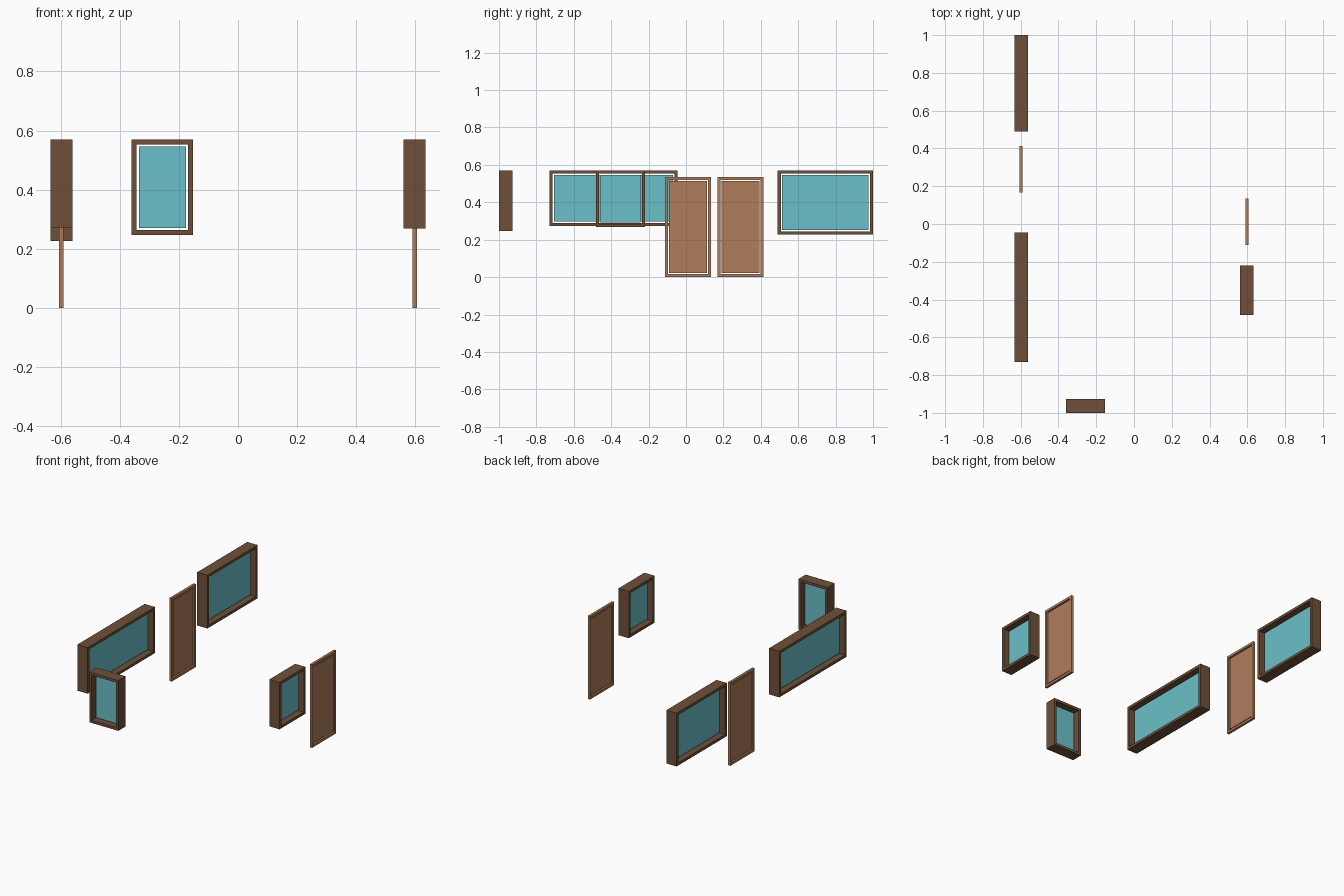
import bpy
import bmesh
from math import pi
from mathutils import Matrix

default_cube = bpy.data.objects.get("Cube")
if default_cube:
    bpy.data.objects.remove(default_cube, do_unlink=True)


def make_material(name, color):
    mat = bpy.data.materials.new(name)
    mat.use_nodes = True
    mat.diffuse_color = color
    mat.node_tree.nodes["Principled BSDF"].inputs["Base Color"].default_value = color
    return mat


dark_wood = make_material("dark wood", (0.159, 0.081, 0.042, 1))
light_wood = make_material("light wood", (0.434, 0.207, 0.105, 1))
glass = make_material("blue glass", (0.147, 0.523, 0.586, 1))


def add_panel(name, size, place, mat, border=0):
    """Upright slab of (width, depth, height); a border cuts it to an open frame."""
    bm = bmesh.new()
    bmesh.ops.create_cube(bm, size=1)
    bmesh.ops.scale(bm, vec=size, verts=bm.verts)
    if border:
        sides = [f for f in bm.faces if abs(f.normal.y) > 0.9]
        bmesh.ops.inset_individual(bm, faces=sides, thickness=border)
        rims = [e for f in sides for e in f.edges]
        bmesh.ops.delete(bm, geom=sides, context='FACES_ONLY')
        bmesh.ops.bridge_loops(bm, edges=rims)
    bmesh.ops.recalc_face_normals(bm, faces=bm.faces)
    mesh = bpy.data.meshes.new(name)
    bm.to_mesh(mesh)
    bm.free()
    mesh.materials.append(mat)
    obj = bpy.data.objects.new(name, mesh)
    bpy.context.collection.objects.link(obj)
    obj.matrix_world = place


def add_framed(name, x, y, width, bottom, top, depth, border,
               frame_mat, infill, infill_depth, infill_mat, sideways=True):
    """Frame with a thinner infill set in the middle of its depth."""
    height = top - bottom
    place = Matrix.Translation((x, y, (bottom + top) / 2))
    if sideways:
        place = place @ Matrix.Rotation(pi / 2, 4, 'Z')
    add_panel(name + "_frame", (width, depth, height), place, frame_mat, border)
    add_panel(name + "_" + infill,
              (width - 2 * border, infill_depth, height - 2 * border), place, infill_mat)


def add_window(name, x, y, width, bottom, sideways=True):
    add_framed(name, x, y, width, bottom, 0.57, 0.073, 0.024,
               dark_wood, "pane", 0.006, glass, sideways)


def add_door(name, x, y):
    add_framed(name, x, y, 0.246, 0, 0.535, 0.016, 0.022,
               light_wood, "panel", 0.008, light_wood)


# Windows, all with their tops at one height
add_window("right_rear_window", -0.597, 0.745, 0.51, 0.227)
add_window("right_long_window", -0.597, -0.387, 0.685, 0.273)
add_window("left_small_window", 0.597, -0.35, 0.263, 0.268)
add_window("front_window", -0.256, -0.9635, 0.207, 0.246, sideways=False)

# Doors with a recessed panel on both faces
add_door("right_door", -0.598, 0.291)
add_door("left_door", 0.598, 0.011)
